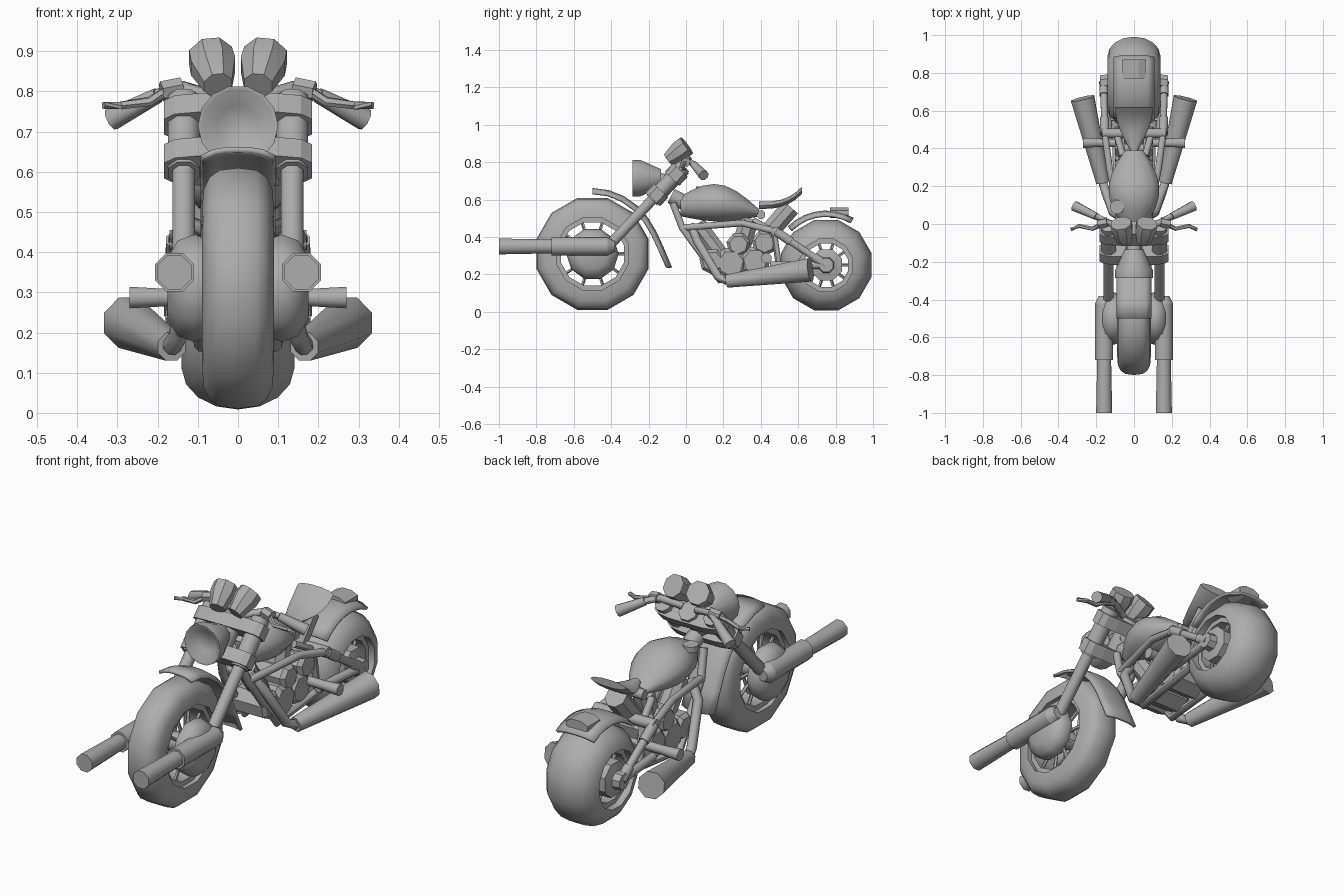
import bpy, bmesh, math
from mathutils import Vector

if "Cube" in bpy.data.objects:
    bpy.data.objects.remove(bpy.data.objects["Cube"], do_unlink=True)

grey = bpy.data.materials.new("plain grey")
grey.use_nodes = True
grey.diffuse_color = (0.42, 0.42, 0.42, 1)
grey.node_tree.nodes["Principled BSDF"].inputs["Base Color"].default_value = grey.diffuse_color

ACROSS = Vector((1, 0, 0))
REARWARD = Vector((0, 1, 0))
UP = Vector((0, 0, 1))


def build(name, rings, smooth=46, caps=True, closed=True):
    """Skin a list of point rings into one object."""
    bm = bmesh.new()
    rows = [[bm.verts.new(point) for point in ring] for ring in rings]
    count = len(rows[0])
    for near, far in zip(rows, rows[1:]):
        for i in range(count if closed else count - 1):
            j = (i + 1) % count
            bm.faces.new((near[i], near[j], far[j], far[i]))
    if caps:
        bm.faces.new(rows[0])
        bm.faces.new(rows[-1])
    bmesh.ops.recalc_face_normals(bm, faces=bm.faces)
    mesh = bpy.data.meshes.new(name)
    bm.to_mesh(mesh)
    bm.free()
    obj = bpy.data.objects.new(name, mesh)
    bpy.context.collection.objects.link(obj)
    mesh.materials.append(grey)
    bpy.ops.object.select_all(action='DESELECT')
    obj.select_set(True)
    bpy.context.view_layer.objects.active = obj
    if smooth:
        bpy.ops.object.shade_smooth_by_angle(angle=math.radians(smooth))
    return obj


def power(value, exponent):
    return math.copysign(abs(value) ** exponent, value)


def turn(i, sides):
    return math.tau * (i + 0.5) / sides


def circle(centre, axis, radius, sides):
    side = axis.cross(ACROSS)
    side = side.normalized() if side.length > 0.05 else UP
    other = axis.cross(side).normalized()
    return [centre + radius * (side * math.cos(turn(i, sides)) + other * math.sin(turn(i, sides)))
            for i in range(sides)]


def tube(name, points, radius, end_radius=None, sides=8, smooth=46):
    """Round bar through points, tapering when an end radius is given."""
    end_radius = end_radius or radius
    rings = []
    last = len(points) - 1
    for i, point in enumerate(points):
        axis = (points[min(i + 1, last)] - points[max(i - 1, 0)]).normalized()
        rings.append(circle(point, axis, radius + (end_radius - radius) * i / last, sides))
    return build(name, rings, smooth)


def lathe(name, profile, origin, axis, sides=12, smooth=46, caps=True):
    """Spin (distance along axis, radius) pairs around an axis."""
    return build(name, [circle(origin + axis * along, axis, radius, sides) for along, radius in profile],
                 smooth, caps)


def loft(name, steps, section, smooth=46, sides=10):
    """Rounded body; section(t) gives y, half width, low z and high z."""
    rings = []
    for step in range(steps + 1):
        y, half, low, high = section(step / steps)
        rings.append([Vector((half * math.sin(turn(i, sides)), y,
                              (low + high) / 2 + (high - low) / 2 * math.cos(turn(i, sides))))
                      for i in range(sides)])
    return build(name, rings, smooth)


def mudguard(name, hub, radius, start, end, half, flare):
    """Thin arc over a wheel, edges turned in, flaring out at its rear end."""
    rings = []
    steps = 7
    for step in range(steps + 1):
        t = step / steps
        angle = math.radians(start + (end - start) * t)
        spoke = REARWARD * math.sin(angle) + UP * math.cos(angle)
        reach = radius + flare * t ** 6
        rings.append([hub + ACROSS * half * side / 3 + spoke * (reach - 0.02 * abs(side / 3) ** 3)
                      for side in range(-3, 4)])
    shell = build(name, rings, caps=False, closed=False)
    thickness = shell.modifiers.new("thickness", 'SOLIDIFY')
    thickness.thickness = 0.014
    thickness.offset = 0


def wheel(name, hub, outer, inner, half, roundness):
    """Rounded tyre, rim, hub and two fans of spokes."""
    steps = 8
    arc = [math.pi * step / steps for step in range(steps + 1)]
    tyre = [(half * power(math.cos(a), roundness), inner + (outer - inner) * abs(math.sin(a)) ** roundness)
            for a in arc]
    lathe(name + "_tyre", tyre + tyre[:1], hub, ACROSS, caps=False)
    edge, bead, well = half * 0.75, inner + 0.01, inner - 0.025
    lathe(name + "_rim", [(-edge, bead), (-edge, well), (edge, well), (edge, bead)], hub, ACROSS, caps=False)
    lathe(name + "_hub", [(-edge, 0.03), (0, 0.05), (edge, 0.03)], hub, ACROSS, sides=8)
    count = 10
    for i in range(count):
        spoke = REARWARD * math.sin(turn(i, count)) + UP * math.cos(turn(i, count))
        for side in (-edge, edge):
            tube(name + "_spoke", [hub + ACROSS * side * 0.8 + spoke * 0.03, hub + ACROSS * side / 2 + spoke * bead],
                 0.009, sides=5)


def spot(x, y, z):
    return Vector((x, y, z))


# Wheels and mudguards
front_hub = spot(0, -0.5, 0.31)
rear_hub = spot(0, 0.75, 0.25)
wheel("front_wheel", front_hub, outer=0.31, inner=0.2, half=0.09, roundness=0.7)
wheel("rear_wheel", rear_hub, outer=0.25, inner=0.145, half=0.14, roundness=1)
mudguard("front_mudguard", front_hub, radius=0.345, start=0, end=100, half=0.09, flare=0.08)
mudguard("rear_mudguard", rear_hub, radius=0.285, start=-45, end=30, half=0.105, flare=0)
loft("tail_light", 1, lambda t: (0.77 + 0.1 * t, 0.065, 0.5, 0.56), smooth=0, sides=8)


# Tank, cap, saddle and its support
def tank_section(t):
    swell = math.sin(math.pi * t)
    return 0.42 * t - 0.03, 0.05 + 0.09 * swell, 0.51 - 0.03 * swell, 0.62 - 0.07 * t + 0.1 * swell


def saddle_section(t):
    low = 0.55 + 0.08 * t ** 3
    return 0.39 + 0.23 * t, 0.02 + 0.08 * math.sin(t * math.pi / 2), low, low + 0.04


loft("fuel_tank", 7, tank_section, sides=12)
loft("saddle", 6, saddle_section)
cap = spot(-0.09, 0.09, 0.64)
tube("fuel_cap", [cap, cap + UP * 0.03], 0.038, sides=10)
tube("saddle_support", [spot(0, 0.43, 0.41), spot(0, 0.56, 0.56)], 0.055, smooth=0)
tube("saddle_mount", [spot(-0.05, 0.4, 0.52), spot(0.05, 0.4, 0.52)], 0.025)

# Steering neck and clamps, square to the fork
fork_foot = spot(0, -0.43, 0.335)
fork_axis = Vector((0, 0.43, 0.456)).normalized()
fork_front = fork_axis.cross(ACROSS)
tube("steering_neck", [fork_foot + fork_axis * 0.38, fork_foot + fork_axis * 0.6], 0.05)
tube("neck_bracket", [spot(0, -0.08, 0.62), spot(0, 0.06, 0.55)], 0.045)
for name, along in (("lower_clamp", 0.4), ("upper_clamp", 0.55)):
    corners = [turn(i, 12) for i in range(12)]
    build(name, [[fork_foot + fork_axis * (along + edge) + ACROSS * 0.187 * power(math.cos(a), 0.5)
                  + fork_front * 0.055 * power(math.sin(a), 0.5) for a in corners]
                 for edge in (-0.032, 0.032)], smooth=0)

# Headlight with hollow dish
lathe("headlight", [(0.15, 0.05), (0.04, 0.1), (0, 0.1), (0, 0.09), (0.04, 0.05)],
      spot(0, -0.285, 0.715), REARWARD, sides=14)
tube("headlight_mount", [spot(0, -0.16, 0.71), spot(0, -0.06, 0.69)], 0.04)

# Engine covers and cylinders
for name, y, z, radius in (("crankcase", 0.24, 0.26, 0.09), ("front_cover", 0.14, 0.27, 0.07),
                           ("gear_cover", 0.28, 0.36, 0.065), ("clutch_cover", 0.37, 0.27, 0.085),
                           ("air_filter", 0.42, 0.37, 0.07)):
    half = 0.1
    face = half - 0.02
    lathe(name, [(-half, radius * 0.75), (-face, radius), (face, radius), (half, radius * 0.75)],
          spot(0, y, z), ACROSS, sides=7, smooth=0)
tube("front_cylinder", [spot(0, 0.2, 0.28), spot(0, 0.06, 0.47)], 0.05, smooth=0)
tube("rear_cylinder", [spot(0, 0.28, 0.3), spot(0, 0.34, 0.5)], 0.055, smooth=0)

for side_name, s in (("left_", 1), ("right_", -1)):
    def at(x, y, z):
        return spot(s * x, y, z)

    outward = ACROSS * s

    # Fork leg, drum and forward barrel
    leg = fork_foot + outward * 0.135
    tube(side_name + "fork_lower", [leg, leg + fork_axis * 0.38], 0.03)
    tube(side_name + "fork_upper", [leg + fork_axis * 0.36, leg + fork_axis * 0.61], 0.043)
    lathe(side_name + "front_drum", [(0.08, 0.13), (0.11, 0.14), (0.15, 0.125), (0.175, 0.08)],
          front_hub, outward, sides=10)
    sleeve = at(0.158, -0.72, 0.35)
    tube(side_name + "barrel", [at(0.158, -1, 0.35), sleeve], 0.046, 0.04)
    tube(side_name + "barrel_sleeve", [sleeve, sleeve + REARWARD * 0.3], 0.052)
    tube(side_name + "barrel_end", [sleeve + REARWARD * 0.3, sleeve + REARWARD * 0.34], 0.052, 0.03)

    # Gauge, handlebar, grip and lever
    gauge_axis = at(0.15, 0.8, 0.6).normalized()
    lathe(side_name + "gauge", [(0, 0.038), (0.08, 0.06), (0.125, 0.058)], at(0.05, -0.095, 0.815),
          gauge_axis, sides=8, smooth=40)
    bend, bar_end = at(0.14, 0.01, 0.81), at(0.2, 0.04, 0.79)
    lever_tip = at(0.335, -0.03, 0.765)
    tube(side_name + "handlebar", [at(0.04, -0.03, 0.78), bend, bar_end], 0.017)
    tube(side_name + "grip", [bar_end, at(0.315, 0.095, 0.73)], 0.02, 0.029)
    tube(side_name + "lever_mount", [bend, at(0.19, 0, 0.8)], 0.026, sides=6, smooth=0)
    tube(side_name + "lever", [at(0.17, 0, 0.805), at(0.22, -0.025, 0.775), at(0.29, -0.01, 0.765), lever_tip],
         0.013, 0.01, sides=6)

    # Frame rails and shock
    neck, rail_end = at(0.07, -0.02, 0.45), at(0.155, 0.48, 0.43)
    cradle, axle_end = at(0.09, 0.18, 0.17), rear_hub + outward * 0.16
    tube(side_name + "top_rail", [neck, at(0.13, 0.3, 0.475), rail_end], 0.019)
    tube(side_name + "down_tube", [at(0.05, -0.07, 0.58), neck, cradle, at(0.1, 0.55, 0.22)], 0.02)
    tube(side_name + "seat_tube", [at(0.09, 0.5, 0.22), at(0.09, 0.47, 0.43), at(0.06, 0.36, 0.49)], 0.018)
    tube(side_name + "swing_arm", [at(0.13, 0.45, 0.25), axle_end], 0.022)
    tube(side_name + "shock", [rail_end, axle_end], 0.02)
    for part, start, end in (("shock_top", 0, 0.3), ("shock_foot", 0.75, 1)):
        tube(side_name + part, [rail_end.lerp(axle_end, start), rail_end.lerp(axle_end, end)], 0.026)
    lathe(side_name + "rear_drum", [(0.07, 0.09), (0.13, 0.09), (0.14, 0.045), (0.18, 0.04)],
          rear_hub, outward, sides=8, smooth=30)

    # Foot peg, crossbar half and exhaust
    peg = at(0.17, 0.43, 0.287)
    tube(side_name + "peg_bar", [at(0, 0.43, 0.287), peg], 0.023)
    tube(side_name + "foot_peg", [peg, peg + outward * 0.1], 0.023, 0.029)
    tube(side_name + "crossbar", [at(0, 0.48, 0.43), rail_end + outward * 0.015], 0.027)
    joint = at(0.165, 0.22, 0.165)
    tube(side_name + "header_pipe", [at(0.05, 0.03, 0.46), at(0.11, 0.06, 0.38), at(0.15, 0.17, 0.19), joint], 0.024)
    tube(side_name + "muffler", [joint, at(0.272, 0.665, 0.225)], 0.038, 0.068)
